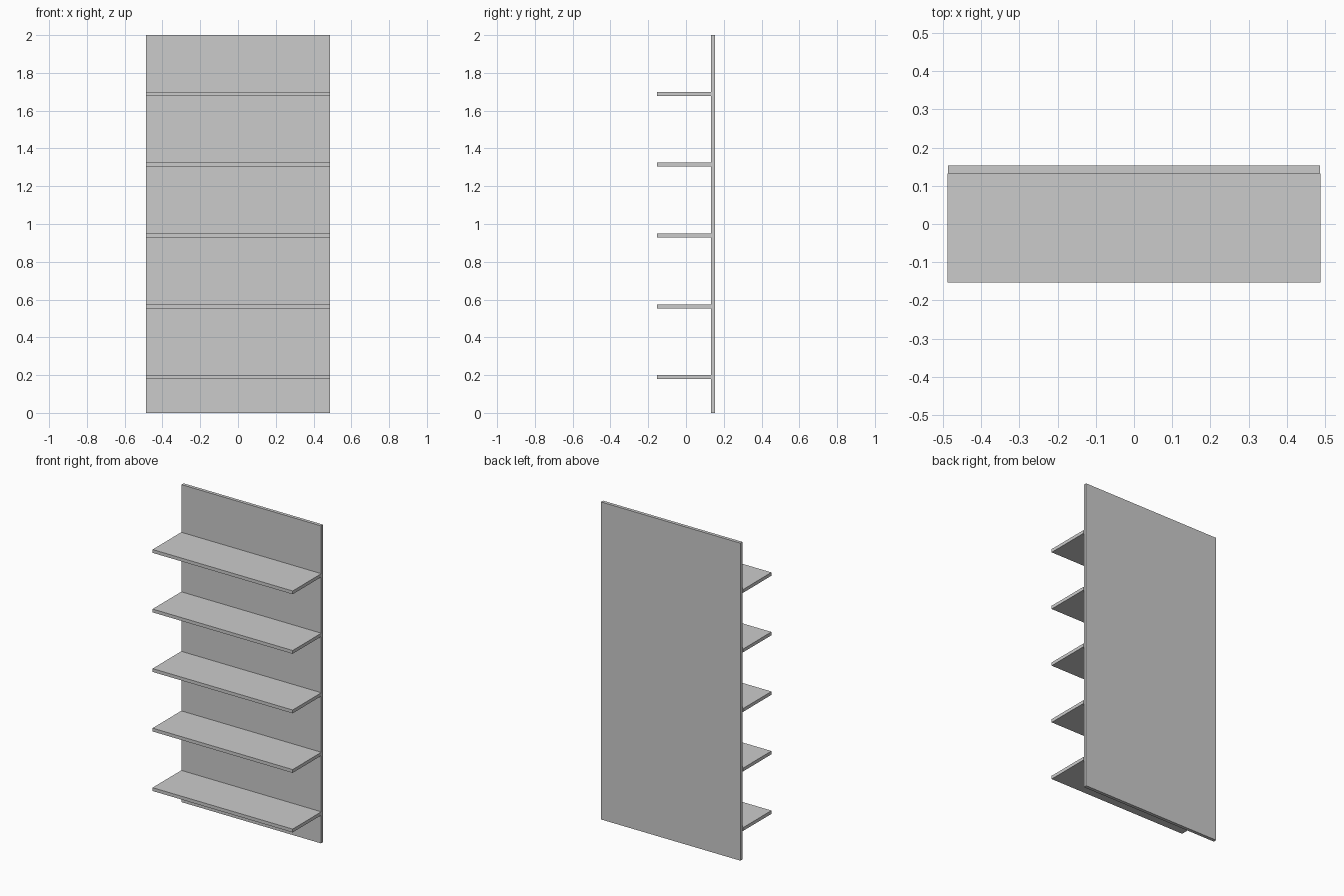
import bpy

if "Cube" in bpy.data.objects:
    bpy.data.objects.remove(bpy.data.objects["Cube"])

HALF_DEPTH = 0.153
THICKNESS = 0.021
PANEL_FRONT = HALF_DEPTH - THICKNESS


def box(name, x, y, z):
    """Axis-aligned box from (min, max) ranges."""
    centre = [(a + b) / 2 for a, b in (x, y, z)]
    bpy.ops.mesh.primitive_cube_add(size=1, location=centre)
    obj = bpy.context.object
    obj.name = name
    obj.scale = [b - a for a, b in (x, y, z)]
    bpy.ops.object.transform_apply(location=False, rotation=False, scale=True)
    return obj


# Upright back panel
box("back_panel", (-0.486, 0.486), (PANEL_FRONT, HALF_DEPTH), (0, 2))

# Five evenly spaced shelves, slightly wider than the panel
for i in range(5):
    z = 0.189 + i * 0.375
    box(f"shelf_{i + 1}", (-0.488, 0.488), (-HALF_DEPTH, PANEL_FRONT),
        (z - THICKNESS / 2, z + THICKNESS / 2))
